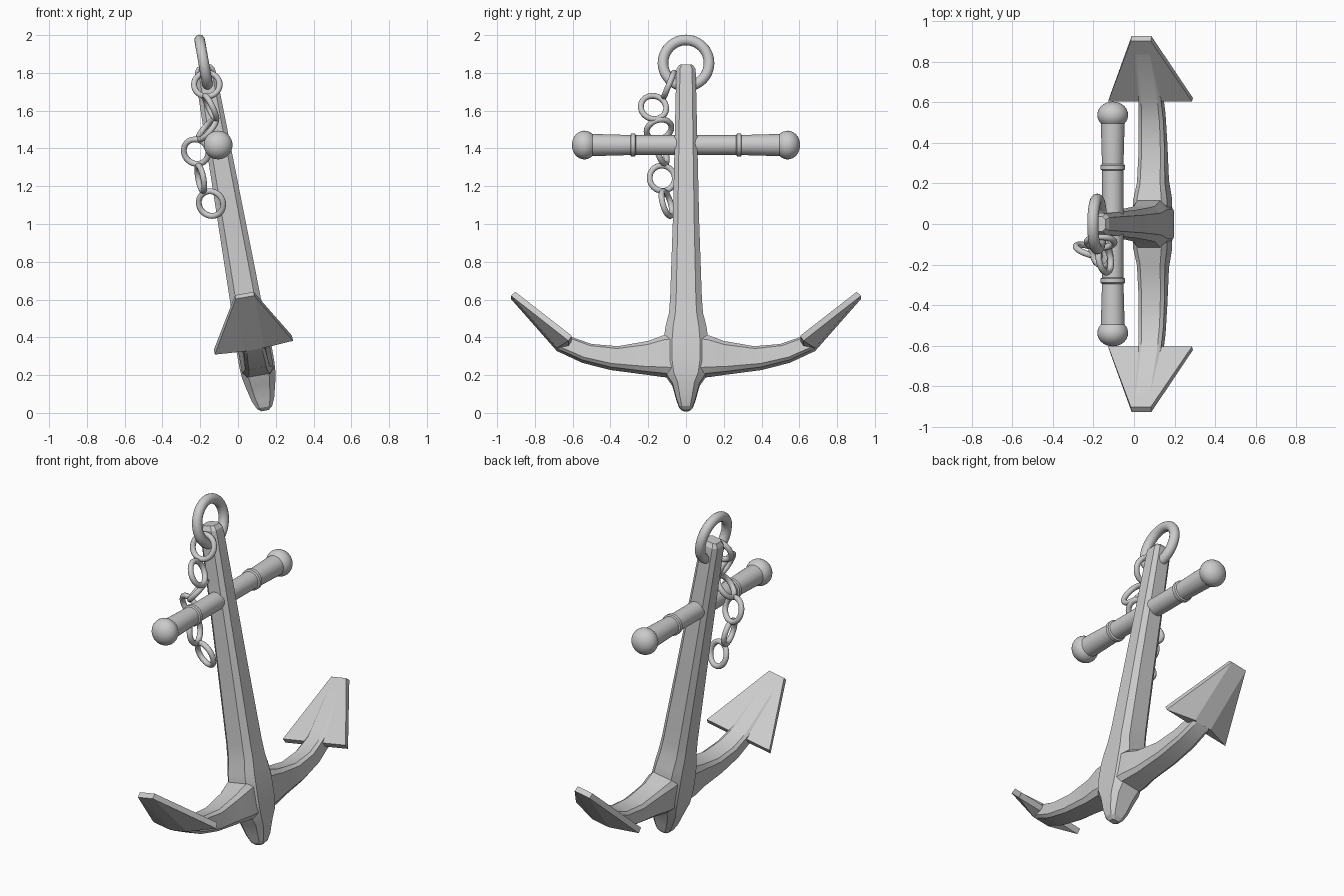
import bpy, bmesh, math
from mathutils import Matrix, Vector

if "Cube" in bpy.data.objects:
    bpy.data.objects.remove(bpy.data.objects["Cube"])

TILT = math.radians(-10)
# Leaning frame shared by the whole anchor (local z reads as world height)
LEAN = (Matrix.Translation((0.145, 0, 0)) @ Matrix.Rotation(TILT, 4, 'Y')
        @ Matrix.Diagonal((1, 1, 1 / math.cos(TILT), 1)))


def finish(name, bm, matrix=None, angle=30):
    bmesh.ops.recalc_face_normals(bm, faces=bm.faces)
    mesh = bpy.data.meshes.new(name)
    bm.to_mesh(mesh)
    bm.free()
    if matrix is not None:
        mesh.transform(matrix)
    ob = bpy.data.objects.new(name, mesh)
    bpy.context.collection.objects.link(ob)
    bpy.ops.object.select_all(action='DESELECT')
    ob.select_set(True)
    bpy.context.view_layer.objects.active = ob
    bpy.ops.object.shade_smooth_by_angle(angle=math.radians(angle))
    return ob


def loft(rings):
    bm = bmesh.new()
    loops = [[bm.verts.new(p) for p in r] for r in rings]
    n = len(loops[0])
    for a, b in zip(loops, loops[1:]):
        for i in range(n):
            j = (i + 1) % n
            bm.faces.new((a[i], a[j], b[j], b[i]))
    bm.faces.new(loops[0])
    bm.faces.new(loops[-1])
    return bm


def octagon(a, b, f=0.62):
    q = [(1, -f), (1, f), (f, 1), (-f, 1), (-1, f), (-1, -f), (-f, -1), (f, -1)]
    return [(a * u, b * v) for u, v in q]


def torus(name, centre, normal, major, minor, matrix=None, seg=32, sides=12):
    rot = Vector(normal).to_track_quat('Z', 'Y').to_matrix().to_4x4()
    place = Matrix.Translation(centre) @ rot
    bm = bmesh.new()
    loops = []
    for i in range(seg):
        t = 2 * math.pi * i / seg
        loop = []
        for k in range(sides):
            p = 2 * math.pi * k / sides
            r = major + minor * math.cos(p)
            loop.append(bm.verts.new(place @ Vector(
                (r * math.cos(t), r * math.sin(t), minor * math.sin(p)))))
        loops.append(loop)
    for i in range(seg):
        a, b = loops[i], loops[(i + 1) % seg]
        for k in range(sides):
            m = (k + 1) % sides
            bm.faces.new((a[k], a[m], b[m], b[k]))
    return finish(name, bm, matrix, 60)


# Shank and crown: (height, half depth x, half width y)
shank = [(0.012, 0.020, 0.018), (0.03, 0.042, 0.036), (0.07, 0.060, 0.050),
         (0.15, 0.080, 0.072), (0.20, 0.090, 0.105), (0.26, 0.094, 0.118),
         (0.38, 0.094, 0.118), (0.45, 0.090, 0.108), (0.52, 0.086, 0.090),
         (0.60, 0.082, 0.084), (1.0, 0.073, 0.070), (1.79, 0.056, 0.052),
         (1.815, 0.053, 0.050), (1.838, 0.038, 0.036)]
finish("shank_and_crown",
       loft([[(x, y, z) for x, y in octagon(a, b)] for z, a, b in shank]), LEAN, 25)

# Arms: lower and upper outline points (y, z) with half depth x
arm = [(0.0, 0.19, 0.0, 0.42, 0.085), (0.12, 0.20, 0.12, 0.40, 0.085),
       (0.22, 0.212, 0.20, 0.372, 0.070), (0.40, 0.235, 0.36, 0.345, 0.065),
       (0.55, 0.273, 0.50, 0.357, 0.062), (0.68, 0.333, 0.62, 0.400, 0.056),
       (0.92, 0.612, 0.90, 0.625, 0.048)]
# Flukes: flat inner face with a shallow ridged back
fluke = [(0.21, 0.605, 0.372), (0.21, 0.622, 0.345), (0.055, 0.682, 0.335),
         (0.05, 0.903, 0.632), (0.05, 0.927, 0.612)]
for side, s in (("right", 1), ("left", -1)):
    rings = []
    for yl, zl, yu, zu, hx in arm:
        low, up = Vector((0, s * yl, zl)), Vector((0, s * yu, zu))
        mid, half = (low + up) / 2, (up - low) / 2
        rings.append([mid + half * v + Vector((u, 0, 0)) for u, v in octagon(hx, 1, 0.72)])
    finish("arm_" + side, loft(rings), LEAN, 25)

    bm = bmesh.new()
    for x, y, z in fluke:
        for m in (1, -1):
            bm.verts.new((m * x, s * y, z))
    bmesh.ops.convex_hull(bm, input=bm.verts)
    bmesh.ops.dissolve_limit(bm, angle_limit=0.02, verts=bm.verts, edges=bm.edges)
    finish("fluke_" + side, bm, LEAN, 15)

# Stock: turned bar with collars and ball ends
half = [(0.265, 0.052), (0.27, 0.061), (0.29, 0.061), (0.295, 0.053), (0.47, 0.058)]
half += [(0.538 - 0.066 * math.cos(t), 0.076 * math.sin(t))
         for t in [math.radians(50 + 129 * i / 12) for i in range(13)]]
profile = [(-y, r) for y, r in reversed(half)] + half
finish("stock", loft([[(-0.105 + r * math.cos(2 * math.pi * k / 32), y,
                        1.418 + r * math.sin(2 * math.pi * k / 32)) for k in range(32)]
                      for y, r in profile]), None, 35)

# Top ring
torus("top_ring", (0, 0, 1.852), (1, 0, 0), 0.122, 0.028, LEAN, 48, 16)

# Hanging chain: link centre, facing direction
links = [((-0.165, -0.09, 1.738), (0, 0.92, -0.38)),
         ((-0.145, -0.172, 1.617), (0.88, 0.15, 0.42)),
         ((-0.163, -0.143, 1.500), (0.72, 0.25, -0.62)),
         ((-0.222, -0.130, 1.383), (0.30, 0.93, 0.30)),
         ((-0.197, -0.126, 1.242), (0.95, 0.20, 0.18)),
         ((-0.143, -0.102, 1.108), (0.30, 0.90, 0.27))]
for i, (c, n) in enumerate(links):
    torus("chain_link_%d" % (i + 1), c, n, 0.068, 0.0155)
